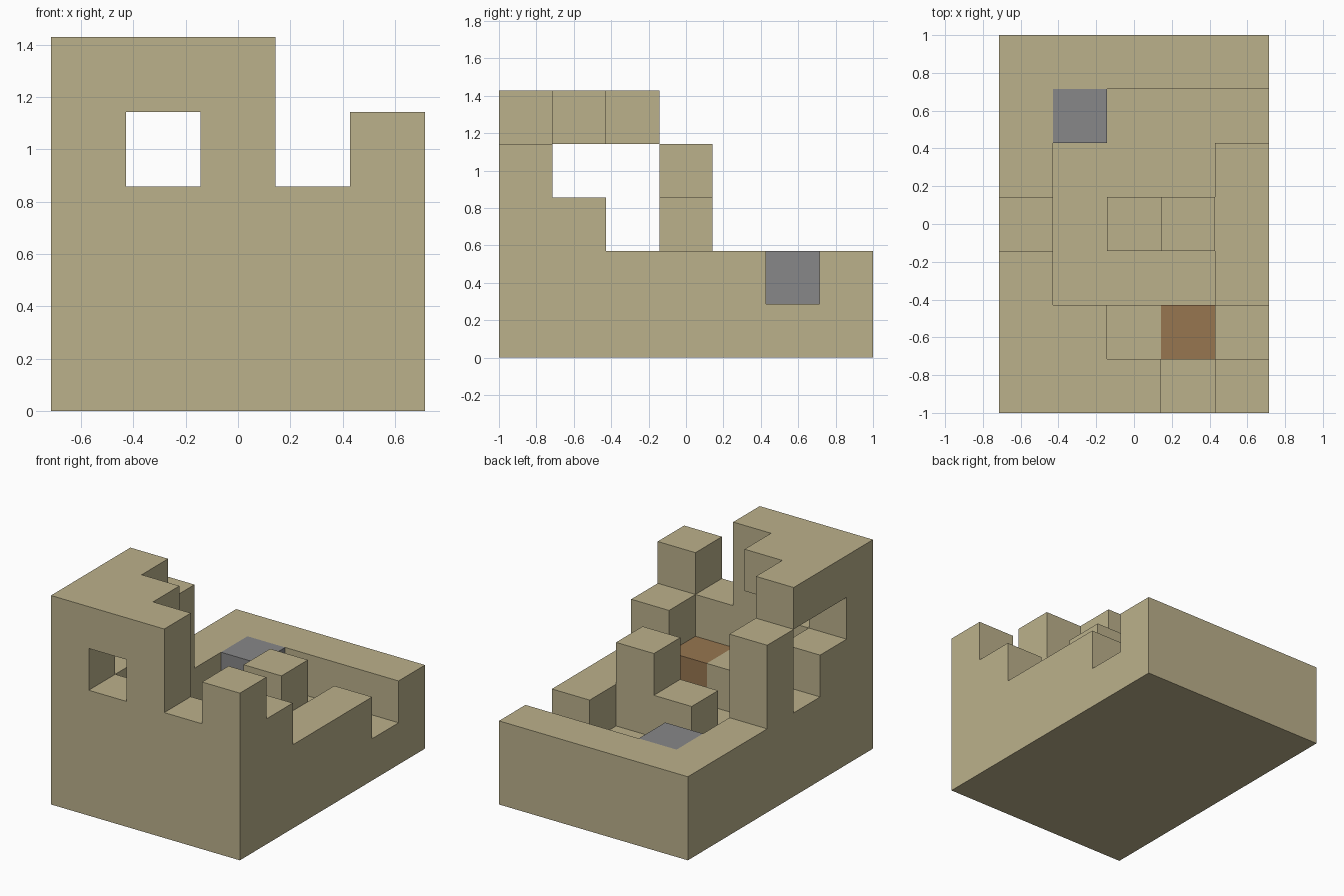
import bpy, bmesh
from math import radians
from mathutils import Vector

cube = bpy.data.objects.get("Cube")
if cube:
    bpy.data.objects.remove(cube)

NX, NY = 5, 7          # footprint in blocks
U = 2 / NY             # size of one block


def material(name, rgb):
    m = bpy.data.materials.new(name)
    m.use_nodes = True
    m.diffuse_color = (*rgb, 1)
    m.node_tree.nodes["Principled BSDF"].inputs["Base Color"].default_value = (*rgb, 1)
    return m


def box(x, y, z):
    """Block cells in the half-open ranges x, y and z."""
    return {(i, j, k) for i in range(*x) for j in range(*y) for k in range(*z)}


sand = material("sandstone", (0.50, 0.44, 0.26))
grey = material("grey_stone", (0.245, 0.245, 0.25))
brown = material("brown_wood", (0.31, 0.18, 0.08))

parts = {
    "floor": (box((0, 5), (0, 7), (0, 1)), sand),
    # low walls round the courtyard, open at the back right
    "left_wall": (box((0, 1), (1, 7), (1, 2)), sand),
    "right_wall": (box((4, 5), (1, 5), (1, 2)), sand),
    "back_wall": (box((1, 5), (6, 7), (1, 2)), sand),
    # high front wall with window and gap
    "front_wall": (box((0, 5), (0, 1), (1, 4))
                   - {(1, 0, 3), (3, 0, 3)}, sand),
    "left_wall_step": ({(0, 1, 2)}, sand),
    "right_wall_step": ({(4, 1, 2)}, sand),
    "front_walkway": (box((1, 3), (1, 2), (1, 2)), sand),
    "left_pillar": (box((0, 1), (3, 4), (2, 4)), sand),
    # stepped corner roof
    "corner_roof": (box((0, 3), (0, 1), (4, 5)) | box((0, 2), (1, 2), (4, 5))
                    | {(0, 2, 4)}, sand),
    "courtyard_low_block": ({(2, 3, 1)}, sand),
    "courtyard_pillar": (box((3, 4), (3, 4), (1, 3)), sand),
    "grey_stone_block": ({(1, 5, 1)}, grey),
    "brown_block": ({(3, 1, 1)}, brown),
}
solid = set().union(*(cells for cells, _ in parts.values()))


def build(name, cells, mat):
    """Make the exposed shell of a group of blocks."""
    bm = bmesh.new()
    for cell in cells:
        centre = Vector(cell) + Vector((0.5, 0.5, 0.5))
        for axis in range(3):
            for sign in (-1, 1):
                n = Vector((0, 0, 0))
                n[axis] = sign
                if tuple(int(c + d) for c, d in zip(cell, n)) in solid:
                    continue
                a = Vector((0, 0, 0))
                a[(axis + 1) % 3] = 0.5
                b = n.cross(a)
                mid = centre + n / 2 - Vector((NX / 2, NY / 2, 0))
                corners = (mid - a - b, mid + a - b, mid + a + b, mid - a + b)
                bm.faces.new([bm.verts.new(p * U) for p in corners])
    bmesh.ops.remove_doubles(bm, verts=bm.verts, dist=0.001)
    bmesh.ops.dissolve_limit(bm, angle_limit=radians(1),
                             verts=bm.verts, edges=bm.edges)
    mesh = bpy.data.meshes.new(name)
    bm.to_mesh(mesh)
    bm.free()
    mesh.materials.append(mat)
    bpy.context.collection.objects.link(bpy.data.objects.new(name, mesh))


for part, (cells, mat) in parts.items():
    build(part, cells, mat)
